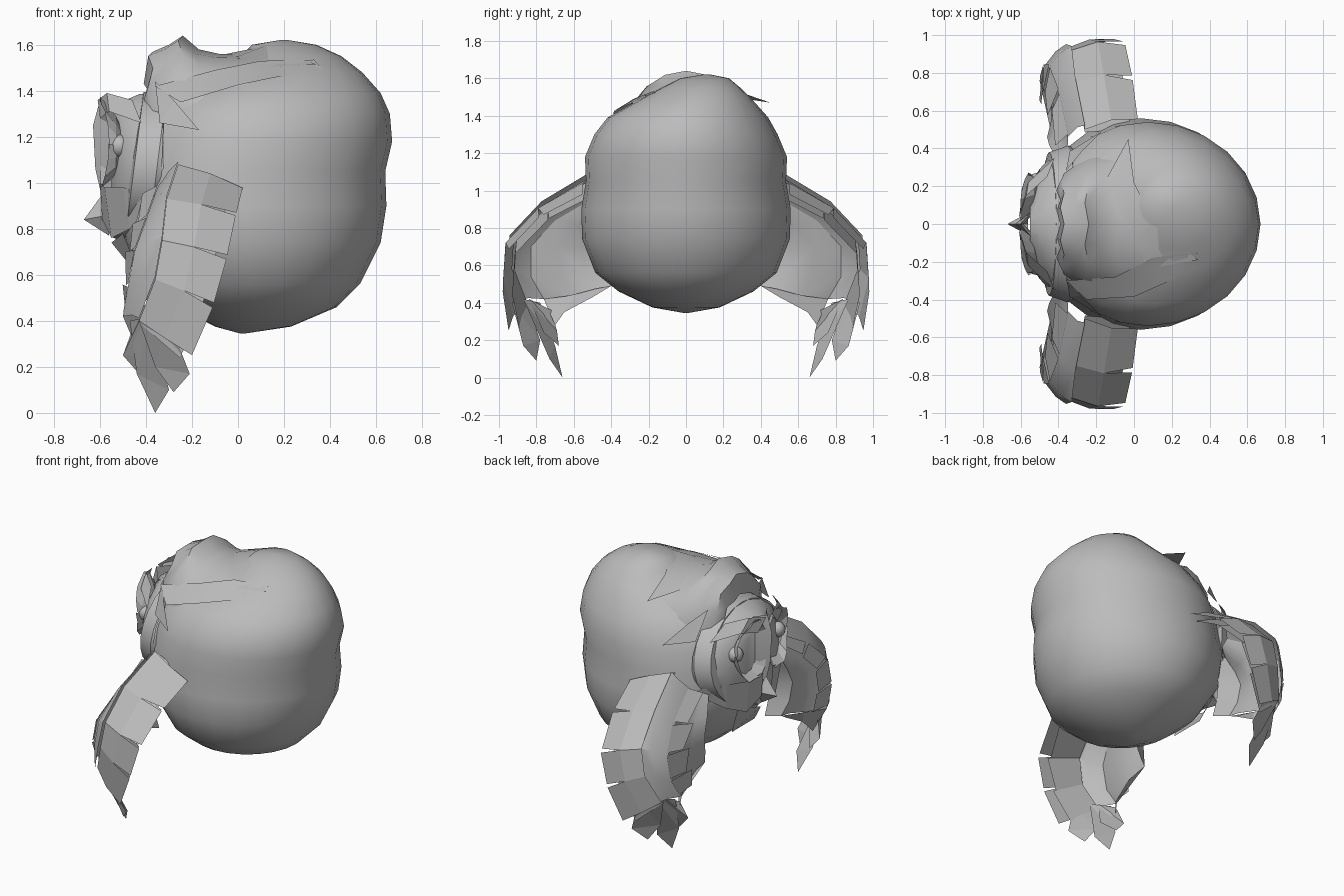
import bpy, math
from mathutils import Vector

grey = bpy.data.materials.new("plumage_grey")
grey.diffuse_color = (0.5, 0.5, 0.5, 1)


def make(name, verts, faces, smooth=None):
    me = bpy.data.meshes.new(name)
    me.from_pydata([tuple(v) for v in verts], [], faces)
    me.materials.append(grey)
    ob = bpy.data.objects.new(name, me)
    bpy.context.collection.objects.link(ob)
    bpy.ops.object.select_all(action='DESELECT')
    ob.select_set(True)
    bpy.context.view_layer.objects.active = ob
    bpy.ops.object.mode_set(mode='EDIT')
    bpy.ops.mesh.select_all(action='SELECT')
    bpy.ops.mesh.normals_make_consistent(inside=False)
    bpy.ops.object.mode_set(mode='OBJECT')
    if smooth:
        bpy.ops.object.shade_smooth_by_angle(angle=math.radians(smooth))
    return ob


def loft(name, rows, closed=False, caps=False, smooth=None):
    n = len(rows[0])
    verts = [p for r in rows for p in r]
    faces = []
    for i in range(len(rows) - 1):
        for j in range(n if closed else n - 1):
            k = (j + 1) % n
            faces.append((i * n + j, i * n + k, (i + 1) * n + k, (i + 1) * n + j))
    if caps:
        faces += [tuple(range(n)), tuple(range(len(verts) - n, len(verts)))]
    return make(name, verts, faces, smooth)


# Round body: height, front x, back x, half width, y shift
sections = [(0.345, 0.01, 0.03, 0.01, 0), (0.375, -0.10, 0.23, 0.18, 0), (0.46, -0.26, 0.43, 0.36, 0),
            (0.56, -0.38, 0.53, 0.485, 0), (0.74, -0.50, 0.62, 0.555, 0), (0.90, -0.53, 0.645, 0.56, 0),
            (1.05, -0.52, 0.64, 0.535, 0), (1.18, -0.48, 0.67, 0.54, 0), (1.30, -0.43, 0.66, 0.49, 0),
            (1.39, -0.34, 0.62, 0.43, 0.01), (1.48, -0.10, 0.54, 0.31, 0.05), (1.55, 0.01, 0.45, 0.21, 0.08),
            (1.60, 0.06, 0.34, 0.13, 0.10), (1.62, 0.18, 0.22, 0.02, 0.11)]
rows = []
for z, xf, xb, hy, sy in sections:
    cx = xf + (xb - xf) * 0.48
    row = []
    for j in range(24):
        t = math.tau * j / 24
        c = math.cos(t)
        row.append((cx + c * ((xb - cx) if c > 0 else (cx - xf)), sy + hy * math.sin(t), z))
    rows.append(row)
loft("body", rows, True, True, 60)

# Crown of ruffled feathers: x, half width, top z, side z
rows = []
for x, hy, zt, zs in [(-0.41, 0.22, 1.44, 1.24), (-0.39, 0.28, 1.57, 1.20), (-0.32, 0.33, 1.60, 1.18),
                      (-0.26, 0.36, 1.64, 1.20), (-0.19, 0.39, 1.58, 1.22), (-0.10, 0.40, 1.56, 1.25),
                      (0.04, 0.40, 1.555, 1.28)]:
    row = []
    for j in range(11):
        a = math.pi * j / 10
        row.append((x + 0.02 * (j % 2), -hy * math.cos(a), zs + (zt - zs) * math.sin(a)))
    rows.append(row)
loft("crown", rows, smooth=45)

# Long crest flaps sweeping over the back of the head, and side tufts
loft("crest_flap", [[(-0.36, -0.30, 1.42), (-0.25, -0.40, 1.35)], [(-0.10, -0.28, 1.49), (0.0, -0.385, 1.425)],
                    [(0.10, -0.18, 1.53), (0.17, -0.31, 1.46)], [(0.33, -0.15, 1.535), (0.37, -0.20, 1.49)]], smooth=40)
loft("crest_back", [[(-0.14, 0.25, 1.50), (-0.03, 0.45, 1.47)], [(-0.10, 0.1, 1.55), (0.0, 0.22, 1.55)],
                    [(0.0, -0.1, 1.55), (0.12, -0.02, 1.595)], [(0.06, -0.24, 1.50), (0.34, -0.19, 1.515)]], smooth=40)
for s in (-1, 1):
    make("temple_tuft", [(-0.36, s * 0.28, 1.44), (-0.34, s * 0.385, 1.26), (-0.17, s * 0.49, 1.23),
                         (-0.28, s * 0.38, 1.36)], [(0, 1, 3), (1, 2, 3)])

# Head front behind the face, as stacked ovals along x
rows = []
for x, hy, zl, zh in [(-0.30, 0.40, 0.74, 1.38), (-0.36, 0.40, 0.74, 1.40), (-0.43, 0.37, 0.72, 1.39),
                      (-0.50, 0.29, 0.74, 1.36), (-0.55, 0.16, 0.76, 1.33)]:
    cz, hz = (zl + zh) / 2, (zh - zl) / 2
    rows.append([(x, hy * math.cos(math.tau * j / 18), cz + hz * math.sin(math.tau * j / 18)) for j in range(18)])
loft("head_front", rows, True, True, 35)

# Ruff band around the face
rows = []
for j in range(21):
    a = math.radians(-60 + 300 * j / 20)
    y, z = math.cos(a), math.sin(a)
    lean = 0.04 * z
    rows.append([(-0.33 + lean * 0.3, 0.41 * y, 1.09 + 0.29 * z), (-0.35 + lean, 0.415 * y, 1.08 + 0.32 * z),
                 (-0.45 + lean, 0.38 * y, 1.08 + 0.315 * z), (-0.46 + lean, 0.33 * y, 1.08 + 0.27 * z)])
loft("ruff", rows, smooth=30)

for s in (-1, 1):
    # Bowl of ragged feathers around each eye
    rows = []
    for j in range(17):
        a = math.tau * j / 16
        c, d = math.cos(a), math.sin(a)
        rim = -0.60 + 0.04 * max(0, c) ** 2
        r = 0.19 if j % 3 else 0.17
        rows.append([(-0.49, s * (0.17 + 0.04 * c), 1.16 + 0.04 * d),
                     (-0.53, s * (0.155 + 0.10 * c), 1.16 + 0.13 * d),
                     (rim, s * (0.13 + 0.75 * r * c), 1.17 + 1.08 * r * d)])
    loft("eye_bowl", rows)
    # Eyeball
    bpy.ops.mesh.primitive_uv_sphere_add(segments=14, ring_count=8, radius=0.05, location=(-0.515, s * 0.22, 1.16))
    eye = bpy.context.object
    eye.name = "eye"
    eye.data.materials.append(grey)
    bpy.ops.object.shade_smooth()
    # Brow feathers running back from the face
    loft("brow", [[(-0.61, s * 0.03, 1.36), (-0.60, s * 0.10, 1.28)], [(-0.57, s * 0.15, 1.39), (-0.56, s * 0.22, 1.31)],
                  [(-0.46, s * 0.25, 1.36), (-0.42, s * 0.35, 1.26)]])
    # Cheek feathers below the eye
    loft("cheek", [[(-0.60, s * 0.05, 1.00), (-0.59, s * 0.05, 0.84)], [(-0.58, s * 0.17, 0.98), (-0.55, s * 0.15, 0.76)],
                   [(-0.50, s * 0.29, 0.98), (-0.47, s * 0.25, 0.80)], [(-0.36, s * 0.40, 0.95), (-0.40, s * 0.36, 0.88)]])

# Bridge between the eyes, and hooked beak
loft("bridge", [[(-0.54, -0.07, z), (x, 0, z), (-0.54, 0.07, z)]
                for x, z in [(-0.60, 1.36), (-0.63, 1.25), (-0.62, 1.06), (-0.59, 0.93)]], smooth=50)
make("beak", [(-0.59, 0, 0.95), (-0.56, 0.06, 0.86), (-0.56, -0.06, 0.86), (-0.56, 0, 0.77), (-0.67, 0, 0.84)],
     [(0, 1, 4), (0, 4, 2), (3, 4, 1), (3, 2, 4)])
# Chin tuft
make("chin", [(-0.55, 0, 0.74), (-0.50, 0.17, 0.78), (-0.42, 0.12, 0.58), (-0.42, -0.12, 0.58), (-0.50, -0.17, 0.78)],
     [(0, 1, 2), (0, 2, 3), (0, 3, 4)])

# Wings: leading and trailing corner of every covert feather (x, y, z)
lead = [(-0.26, 0.50, 1.08), (-0.31, 0.75, 0.93), (-0.33, 0.92, 0.75), (-0.36, 0.93, 0.58), (-0.43, 0.86, 0.40)]
trail = [(0.02, 0.54, 0.97), (-0.01, 0.77, 0.85), (-0.05, 0.95, 0.66), (-0.11, 0.965, 0.45), (-0.21, 0.93, 0.22)]
inner = [(-0.35, 0.46, 0.98), (-0.40, 0.70, 0.84), (-0.45, 0.83, 0.70), (-0.48, 0.83, 0.54), (-0.50, 0.76, 0.42)]
root = [(-0.42, 0.36, 0.92), (-0.45, 0.42, 0.80), (-0.46, 0.46, 0.70), (-0.45, 0.44, 0.58), (-0.42, 0.40, 0.49)]


def mirrored(points, s):
    return [Vector((x, s * y, z)) for x, y, z in points]


for s in (-1, 1):
    L, T, I, R = (mirrored(p, s) for p in (lead, trail, inner, root))
    out = Vector((0, s * 0.015, 0.008))
    # Stepped covert feathers, each with a narrow gap toward the next
    for i in range(4):
        a, b, c, d = L[i], L[i + 1], T[i + 1], T[i]
        loft("covert_feather", [[a, a.lerp(d, 0.5) + 2 * out, d + out],
                                [b, b.lerp(c, 0.5) + 2 * out, c.lerp(d, 0.10) + out]])
        # Second feather layer underneath
        loft("under_feather", [[a - out, d.lerp(a, 0.12) - 2 * out],
                               [b - out, c.lerp(b, 0.2) - 2 * out]])
        # Short ragged feathers at the wing front
        e, f, g, h = I[i], I[i + 1], R[i + 1], R[i]
        fwd = Vector((-0.035, 0, 0.0))
        loft("front_feather", [[e + out, e.lerp(h, 0.45) + fwd], [f.lerp(e, 0.1) + out, f.lerp(g, 0.35) + fwd * 0.5]])
    # Leading edge strip
    loft("leading_edge", [[l + out * 1.5, l.lerp(i, 0.45) + out * 2, i] for l, i in zip(L, I)], smooth=30)
    # Curved inner membrane joining the wing to the chest
    loft("wing_lining", [[i, i.lerp(r, 0.4) + Vector((0.03, 0, -0.01)), i.lerp(r, 0.75) + Vector((0.02, 0, 0)), r,
                          Vector((-0.34, r.y * 0.85, r.z))] for i, r in zip(I, R)], smooth=60)
    # Lower lining closing toward the tip
    loft("tip_lining", [[I[4], I[4].lerp(R[4], 0.5), R[4]],
                        [Vector((-0.44, s * 0.70, 0.28)), Vector((-0.40, s * 0.65, 0.35)), Vector((-0.38, s * 0.5, 0.43))]])
    # Flight feathers at the tip
    tips = [[(-0.30, 0.93, 0.40), (-0.43, 0.85, 0.40), (-0.36, 0.78, 0.20), (-0.28, 0.80, 0.09), (-0.21, 0.87, 0.17)],
            [(-0.38, 0.87, 0.42), (-0.47, 0.78, 0.40), (-0.44, 0.70, 0.17), (-0.36, 0.66, 0.0), (-0.30, 0.73, 0.10)],
            [(-0.42, 0.84, 0.42), (-0.46, 0.72, 0.36), (-0.50, 0.69, 0.25), (-0.43, 0.68, 0.17), (-0.37, 0.76, 0.24)]]
    for p in tips:
        make("tip_feather", mirrored(p, s), [(0, 1, 2), (0, 2, 4), (2, 3, 4)])
